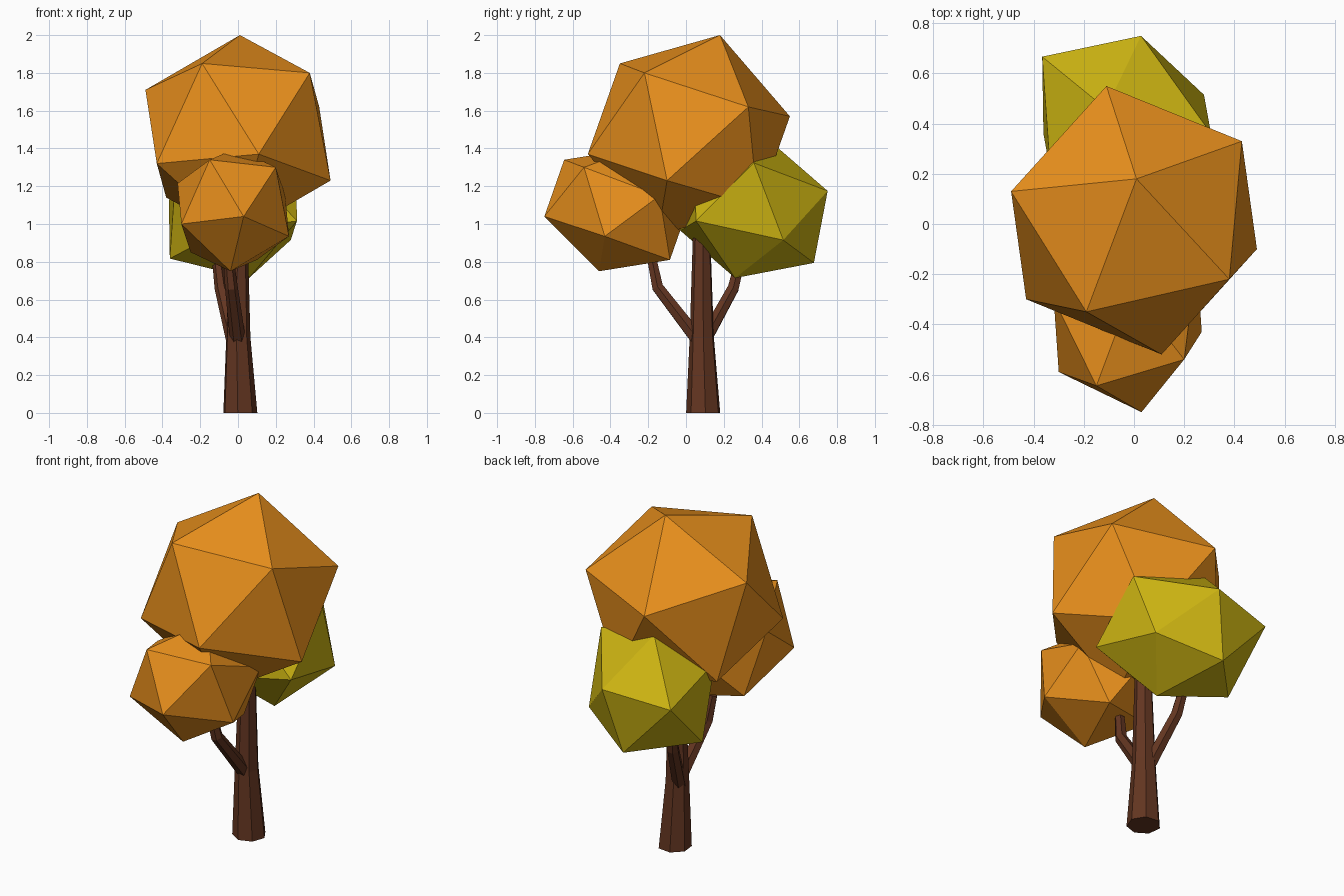
import bpy, bmesh, math
from mathutils import Vector

if "Cube" in bpy.data.objects:
    bpy.data.objects.remove(bpy.data.objects["Cube"])


def material(name, rgb):
    m = bpy.data.materials.new(name)
    m.diffuse_color = (*rgb, 1)
    m.use_nodes = True
    m.node_tree.nodes["Principled BSDF"].inputs["Base Color"].default_value = m.diffuse_color
    return m


ORANGE = material("orange_leaves", (0.82, 0.28, 0.012))
LIME = material("lime_leaves", (0.60, 0.45, 0.006))
BARK = material("bark", (0.125, 0.036, 0.015))


def finish(name, bm, mat):
    bmesh.ops.recalc_face_normals(bm, faces=bm.faces)
    mesh = bpy.data.meshes.new(name)
    bm.to_mesh(mesh)
    bm.free()
    mesh.materials.append(mat)
    ob = bpy.data.objects.new(name, mesh)
    bpy.context.collection.objects.link(ob)
    return ob


def foliage(name, centre, corners, mat):
    """Twenty-faced ball: six corners plus their opposites through the centre."""
    bm = bmesh.new()
    c = Vector(centre)
    for p in corners:
        bm.verts.new(p)
        bm.verts.new(2 * c - Vector(p))
    bmesh.ops.convex_hull(bm, input=bm.verts)
    return finish(name, bm, mat)


def limb(name, path, radii, sides, phase, mat):
    """Tapered faceted tube following a path, capped at both ends."""
    bm = bmesh.new()
    pts = [Vector(p) for p in path]
    rings = []
    for i, (p, r) in enumerate(zip(pts, radii)):
        t = Vector()
        if i > 0:
            t += (p - pts[i - 1]).normalized()
        if i < len(pts) - 1:
            t += (pts[i + 1] - p).normalized()
        turn = Vector((0, 0, 1)).rotation_difference(t)
        ring = []
        for k in range(sides):
            a = phase + 2 * math.pi * k / sides
            ring.append(bm.verts.new(p + turn @ Vector((r * math.cos(a), r * math.sin(a), 0))))
        rings.append(ring)
    for lo, hi in zip(rings, rings[1:]):
        for k in range(sides):
            n = (k + 1) % sides
            bm.faces.new((lo[k], lo[n], hi[n], hi[k]))
    bm.faces.new(rings[0][::-1])
    bm.faces.new(rings[-1])
    ob = finish(name, bm, mat)
    return ob


# Foliage balls
foliage("crown", (0, 0.015, 1.47), [
    (0.01, 0.18, 2.0), (-0.19, -0.35, 1.85), (0.38, -0.22, 1.80),
    (-0.49, 0.13, 1.71), (-0.11, 0.55, 1.57), (0.43, 0.33, 1.62)], ORANGE)
foliage("front_foliage", (-0.025, -0.365, 1.075), [
    (-0.04, -0.46, 0.75), (-0.15, -0.645, 1.34), (0.20, -0.54, 1.30),
    (0.03, -0.75, 1.04), (-0.30, -0.59, 1.00), (0.27, -0.43, 0.935)], ORANGE)
foliage("back_foliage", (-0.027, 0.36, 1.07), [
    (0.028, 0.75, 1.175), (0.279, 0.515, 0.915), (0.058, 0.26, 0.714),
    (-0.06, 0.677, 0.794), (0.312, 0.053, 1.016), (0.307, 0.36, 1.323)], LIME)

# Trunk and its two bent branches
trunk = limb("trunk", [(0.01, 0.093, 0), (0.0, 0.085, 0.4), (0.005, 0.083, 1.1)],
             [0.093, 0.066, 0.042], 7, math.radians(6), BARK)
for v in trunk.data.vertices:  # level the foot on the ground
    if v.co.z < 0.05:
        v.co.z = 0
limb("front_branch", [(0.0, 0.07, 0.38), (-0.035, -0.15, 0.665), (-0.05, -0.18, 0.81)],
     [0.042, 0.034, 0.028], 6, 0, BARK)
limb("back_branch", [(-0.02, 0.09, 0.37), (-0.09, 0.25, 0.66), (-0.11, 0.29, 0.82)],
     [0.040, 0.034, 0.028], 6, 0, BARK)
